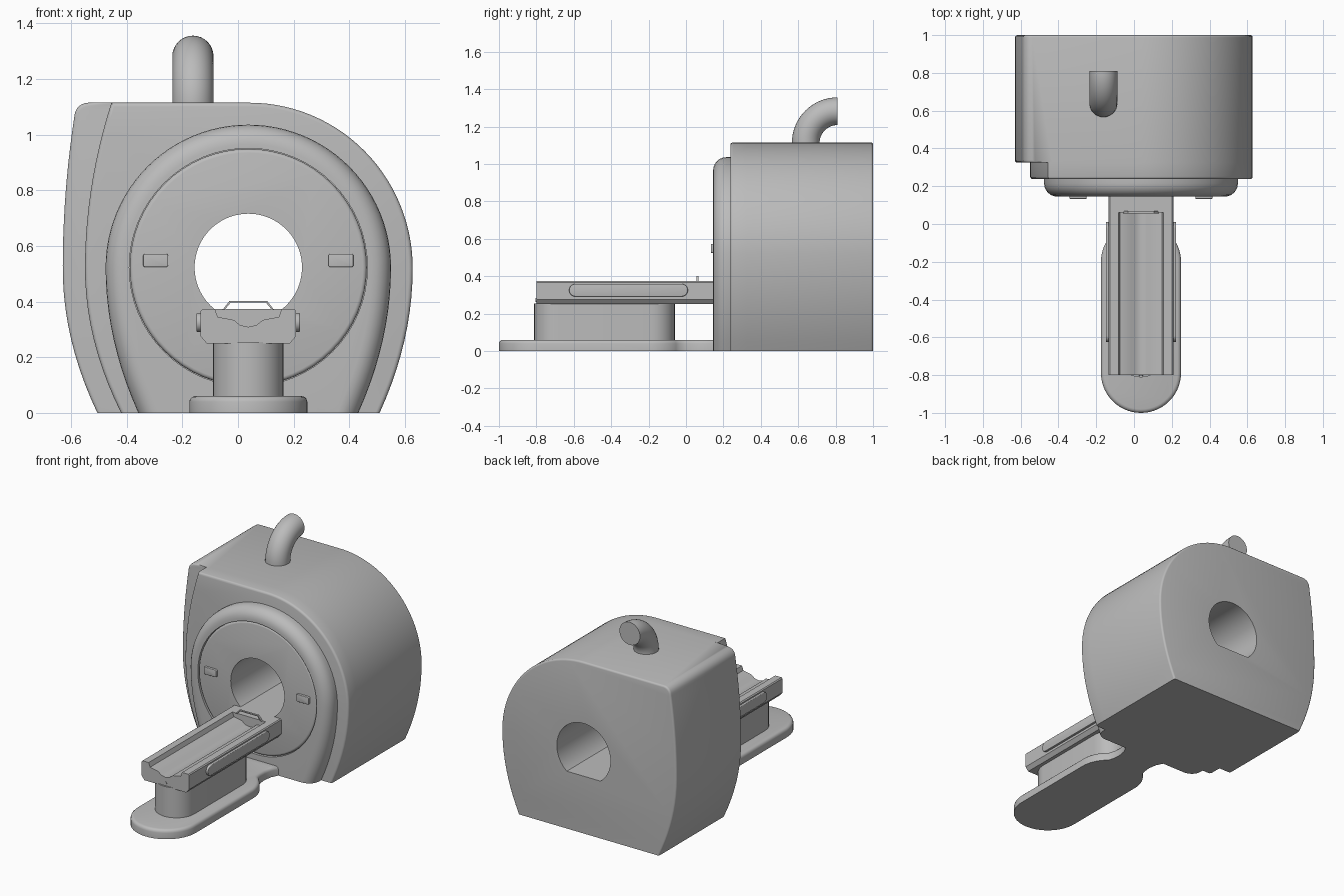
import bpy, bmesh
from math import sin, cos, pi, radians

cube = bpy.data.objects.get("Cube")
if cube:
    bpy.data.objects.remove(cube)

grey = bpy.data.materials.new("light_grey")
grey.use_nodes = True
grey.diffuse_color = (0.5, 0.5, 0.5, 1)
grey.node_tree.nodes["Principled BSDF"].inputs["Base Color"].default_value = (0.5, 0.5, 0.5, 1)

CX, CZ = 0.037, 0.523      # bore centre
BORE_R, FLOOR = 0.193, 0.373


def finish(name, bm):
    bmesh.ops.recalc_face_normals(bm, faces=bm.faces[:])
    mesh = bpy.data.meshes.new(name)
    bm.to_mesh(mesh)
    bm.free()
    mesh.materials.append(grey)
    ob = bpy.data.objects.new(name, mesh)
    bpy.context.collection.objects.link(ob)
    return ob


def smooth(ob):
    bpy.ops.object.select_all(action='DESELECT')
    ob.select_set(True)
    bpy.context.view_layer.objects.active = ob
    bpy.ops.object.shade_smooth_by_angle(angle=radians(32))


def prism(name, pts, h0, h1, axis='Y', low=0.0, high=0.0, low_rule=None):
    """Extrude an outline along an axis, rounding the rims of either cap."""
    place = {'Y': lambda u, v, h: (u, h, v),
             'Z': lambda u, v, h: (u, v, h),
             'X': lambda u, v, h: (h, u, v)}[axis]
    bm = bmesh.new()
    rings = [[bm.verts.new(place(u, v, h)) for u, v in pts] for h in (h0, h1)]
    caps = [bm.faces.new(r) for r in rings]
    n = len(pts)
    for i in range(n):
        j = (i + 1) % n
        bm.faces.new((rings[0][i], rings[0][j], rings[1][j], rings[1][i]))
    bmesh.ops.recalc_face_normals(bm, faces=bm.faces[:])
    for cap, size, rule in ((caps[0], low, low_rule), (caps[1], high, None)):
        if size:
            edges = [e for e in cap.edges
                     if (axis == 'Z' or max(v.co.z for v in e.verts) > 0.001)
                     and (rule is None or all(rule(v.co) for v in e.verts))]
            bmesh.ops.bevel(bm, geom=edges, offset=size, segments=6 if size > 0.03 else 3,
                            profile=0.5, affect='EDGES', clamp_overlap=False)
    ob = finish(name, bm)
    smooth(ob)
    return ob


def cut(ob, cutter):
    mod = ob.modifiers.new("cut", 'BOOLEAN')
    mod.operation, mod.solver, mod.object = 'DIFFERENCE', 'EXACT', cutter
    bpy.context.view_layer.objects.active = ob
    bpy.ops.object.modifier_apply(modifier=mod.name)
    smooth(ob)


def arc(cx, cy, rx, ry, a0, a1, n):
    return [(cx + rx * cos(radians(a0 + (a1 - a0) * i / n)),
             cy + ry * sin(radians(a0 + (a1 - a0) * i / n))) for i in range(n + 1)]


def circle(cx, cy, r, n=64):
    return arc(cx, cy, r, r, 0, 360, n)[:-1]


def stadium(cx, y0, y1, r, n=16):
    """Rounded slot, long in the second coordinate."""
    return arc(cx, y0 + r, r, r, 180, 360, n) + arc(cx, y1 - r, r, r, 0, 180, n)


def bulge(edge, low, high, z):
    """Side line that is widest at mid height."""
    return edge + (low if z < 0.52 else high) * (z - 0.52) ** 2


# Housing outline: right foot, big right shoulder and flat top
right = [(-bulge(-0.628, 0.44, 0, z), z) for z in [0.052 * i for i in range(10)]]
right += arc(0.04, 0.52, 0.588, 0.595, 0, 90, 28)
heights = [1.06 - 1.06 * i / 20 for i in range(21)]
outer = right + arc(-0.538, 1.065, 0.05, 0.05, 90, 170, 6)
outer += [(bulge(-0.63, 0.46, 0.14, z), z) for z in heights]
inner = right + [(bulge(-0.55, 0.48, 0.268, z), z) for z in [1.115] + heights]

rear = prism("rear_housing", outer, 0.325, 1.0, low=0.012, high=0.012,
             low_rule=lambda c: c.x < -0.47)
front = prism("front_housing", inner, 0.237, 0.325, low=0.014)

# Rounded bezel around the bore, with feet reaching the floor
half = [(0.513 - 0.43 * (CZ - z) ** 2, z) for z in [CZ * i / 10 for i in range(10)]]
bezel_pts = [(CX + w, z) for w, z in half] + arc(CX, CZ, 0.513, 0.513, 0, 180, 48)
bezel_pts += [(CX - w, z) for w, z in reversed(half)]
bezel = prism("bezel", bezel_pts, 0.145, 0.237, low=0.07)
disc = prism("bore_disc", circle(CX, CZ, 0.426), 0.148, 0.237, low=0.014)

# Cutters: disc seat in the bezel, and the flat-floored bore
seat = prism("seat_cutter", circle(CX, CZ, 0.428), 0.1, 0.3)
cut(bezel, seat)
bore_pts = [p for p in circle(CX, CZ, BORE_R, 96) if p[1] > FLOOR + 0.002]
chord = (BORE_R ** 2 - (CZ - FLOOR) ** 2) ** 0.5
ring = sorted(bore_pts, key=lambda p: p[0])
upper = [p for p in ring if p[1] >= CZ]
lower_l = sorted([p for p in ring if p[1] < CZ and p[0] < CX], key=lambda p: p[1])
lower_r = sorted([p for p in ring if p[1] < CZ and p[0] > CX], key=lambda p: -p[1])
bore = prism("bore_cutter", [(CX - chord, FLOOR)] + lower_l + upper + lower_r
             + [(CX + chord, FLOOR)], 0.0, 1.2)
for part in (rear, front, disc):
    cut(part, bore)
for helper in (seat, bore):
    bpy.data.objects.remove(helper)

# Control panels on the disc
for side, name in ((-1, "right_panel"), (1, "left_panel")):
    x, z, r = CX + side * 0.333, 0.548, 0.008
    pts = []
    for sx, sz, a in ((1, 1, 0), (-1, 1, 90), (-1, -1, 180), (1, -1, 270)):
        pts += arc(x + sx * 0.037, z + sz * 0.016, r, r, a, a + 90, 4)
    prism(name, pts, 0.133, 0.152, low=0.003)

# Patient table with a stepped cradle groove
half = [(0, 0.309), (0.03, 0.316), (0.052, 0.334), (0.11, 0.345), (0.12, 0.373),
        (0.165, 0.373), (0.171, 0.367), (0.171, 0.275), (0.15, 0.25)]
table = [(CX + x, z) for x, z in half] + [(CX - x, z) for x, z in reversed(half[1:])]
prism("table_top", table, -0.8, 0.062)
block = half[5:]
prism("table_rear_block", [(CX + x, z) for x, z in block]
      + [(CX - x, z) for x, z in reversed(block)], 0.062, 0.16)
prism("table_knob", circle(CX, 0.272, 0.011, 20), -0.804, -0.79)

# Side rails on the table
for side, name in ((-1, "right_rail"), (1, "left_rail")):
    pts = [(y, z) for z, y in stadium(0.325, -0.625, 0.01, 0.034)]
    a, b = sorted((CX + side * 0.165, CX + side * 0.186))
    prism(name, pts, a, b, axis='X', low=0.004 if side < 0 else 0, high=0.004 if side > 0 else 0)

# Thin grab handle across the table
outline = [(-0.093, 0.37), (-0.068, 0.402), (0.068, 0.402), (0.093, 0.37),
           (0.085, 0.37), (0.064, 0.396), (-0.064, 0.396), (-0.085, 0.37)]
prism("grab_handle", [(CX + x, z) for x, z in outline], 0.055, 0.068)

# Pedestal and floor base with a narrow neck into the housing
prism("pedestal", stadium(CX, -0.812, -0.06, 0.127), 0.05, 0.255, axis='Z')
side = arc(0, -0.2, 0.212, 0.212, 0, 50, 8) + [(0.125, 0.0), (0.122, 0.05), (0.13, 0.1), (0.16, 0.16)]
base = arc(CX, -0.788, 0.212, 0.212, 180, 360, 28)
base += [(CX + x, y) for x, y in side] + [(CX - x, y) for x, y in reversed(side)]
prism("floor_base", base, 0.0, 0.06, axis='Z', high=0.02)

# Exhaust pipe: quarter bend rising from the roof
bm = bmesh.new()
rings = []
bends = [(0.64, 1.09)] + [(0.81 - 0.17 * cos(a), 1.112 + 0.17 * sin(a))
                          for a in [pi / 2 * i / 16 for i in range(17)]]
for i, (y, z) in enumerate(bends):
    a = max(i - 1, 0) / 16 * pi / 2
    rings.append([bm.verts.new((-0.162 + 0.074 * cos(t), y + 0.074 * sin(t) * cos(a),
                                z - 0.074 * sin(t) * sin(a)))
                  for t in [2 * pi * k / 32 for k in range(32)]])
for r0, r1 in zip(rings, rings[1:]):
    for k in range(32):
        bm.faces.new((r0[k], r0[k - 1], r1[k - 1], r1[k]))
bm.faces.new(rings[0])
bm.faces.new(rings[-1])
smooth(finish("roof_pipe", bm))
